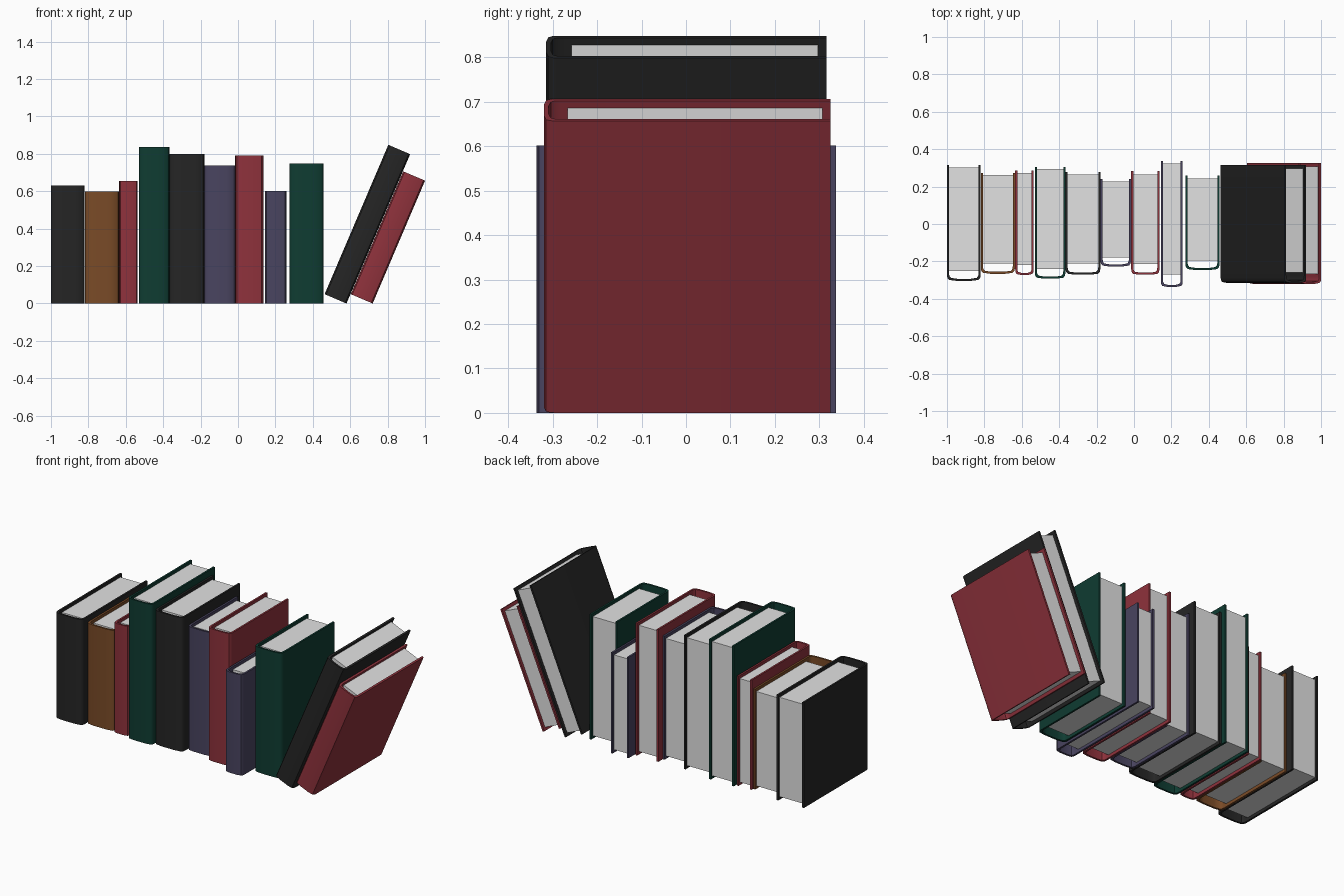
import bpy, bmesh, math
from mathutils import Matrix

if "Cube" in bpy.data.objects:
    bpy.data.objects.remove(bpy.data.objects["Cube"])


def srgb(r, g, b):
    lin = lambda c: ((c / 255 + 0.055) / 1.055) ** 2.4 if c > 10 else c / 255 / 12.92
    return (lin(r), lin(g), lin(b), 1)


def material(name, rgb):
    m = bpy.data.materials.new(name)
    m.diffuse_color = srgb(*rgb)
    m.use_nodes = True
    m.node_tree.nodes["Principled BSDF"].inputs["Base Color"].default_value = m.diffuse_color
    return m


MATS = {
    "black": material("black cloth", (37, 37, 37)),
    "brown": material("brown cloth", (122, 75, 39)),
    "red": material("red cloth", (143, 50, 60)),
    "green": material("green cloth", (15, 60, 50)),
    "purple": material("purple cloth", (73, 68, 96)),
    "paper": material("paper", (226, 226, 226)),
}
T = 0.011       # cover board thickness
INSET = 0.018   # pages sit this far inside the cover at top and bottom


def make_object(name, bm, mat, matrix):
    bmesh.ops.recalc_face_normals(bm, faces=bm.faces)
    bm.transform(matrix)
    me = bpy.data.meshes.new(name)
    bm.to_mesh(me)
    bm.free()
    me.materials.append(mat)
    ob = bpy.data.objects.new(name, me)
    bpy.context.collection.objects.link(ob)
    return ob


def u_path(hw, front, back):
    """U-shaped section: two boards joined by a gently bowed, rounded spine."""
    half = [(-hw, back), (-hw, front + 0.03), (-hw * 0.97, front + 0.015),
            (-hw * 0.87, front + 0.006), (-hw * 0.45, front + 0.001)]
    return half + [(-x, y) for x, y in reversed(half)]


def book(name, colour, x, width, height, front, back, page_front, page_back, lean=0.0):
    """x is the bottom right corner; lean tips the top towards +x."""
    place = (Matrix.Translation((x, 0, 0)) @ Matrix.Rotation(lean, 4, 'Y')
             @ Matrix.Translation((-width / 2, 0, 0)))
    hw = width / 2

    # cover: section strip extruded upwards
    bm = bmesh.new()
    outer = [bm.verts.new((px, py, 0)) for px, py in u_path(hw, front, back)]
    inner = [bm.verts.new((px, py, 0)) for px, py in u_path(hw - T, front + T, back)]
    faces = [bm.faces.new((outer[i], outer[i + 1], inner[i + 1], inner[i]))
             for i in range(len(outer) - 1)]
    ext = bmesh.ops.extrude_face_region(bm, geom=faces)
    for v in ext["geom"]:
        if isinstance(v, bmesh.types.BMVert):
            v.co.z = height
    cover = make_object(name + "_cover", bm, MATS[colour], place)
    bpy.context.view_layer.objects.active = cover
    cover.select_set(True)
    bpy.ops.object.shade_smooth_by_angle(angle=math.radians(40))
    cover.select_set(False)

    # page block
    bm = bmesh.new()
    bmesh.ops.create_cube(bm, size=1)
    size = (width - 2 * T, page_back - page_front, height - 2 * INSET)
    bm.transform(Matrix.Translation((0, (page_back + page_front) / 2, height / 2))
                 @ Matrix.Diagonal((*size, 1)))
    make_object(name + "_pages", bm, MATS["paper"], place)


LEAN = math.radians(23.1)
BOOKS = [
    # colour, right x, width, height, spine y, back y, page front, page back, lean
    ("black", -0.82, 0.18, 0.63, -0.305, 0.315, -0.25, 0.303),
    ("brown", -0.637, 0.182, 0.60, -0.267, 0.272, -0.21, 0.262),
    ("red", -0.537, 0.098, 0.655, -0.273, 0.286, -0.22, 0.274),
    ("green", -0.367, 0.163, 0.838, -0.293, 0.305, -0.24, 0.293),
    ("black", -0.18, 0.186, 0.80, -0.272, 0.278, -0.212, 0.264),
    ("purple", -0.016, 0.163, 0.738, -0.228, 0.241, -0.18, 0.228),
    ("red", 0.136, 0.151, 0.79, -0.272, 0.283, -0.215, 0.265),
    ("purple", 0.26, 0.116, 0.602, -0.337, 0.338, -0.27, 0.323),
    ("green", 0.457, 0.182, 0.748, -0.247, 0.258, -0.195, 0.243),
    ("black", 0.58, 0.127, 0.868, -0.316, 0.316, -0.258, 0.297, LEAN),
    ("red", 0.72, 0.127, 0.714, -0.321, 0.325, -0.267, 0.307, LEAN),
]
for i, b in enumerate(BOOKS, 1):
    book(f"book_{i:02d}", *b)
